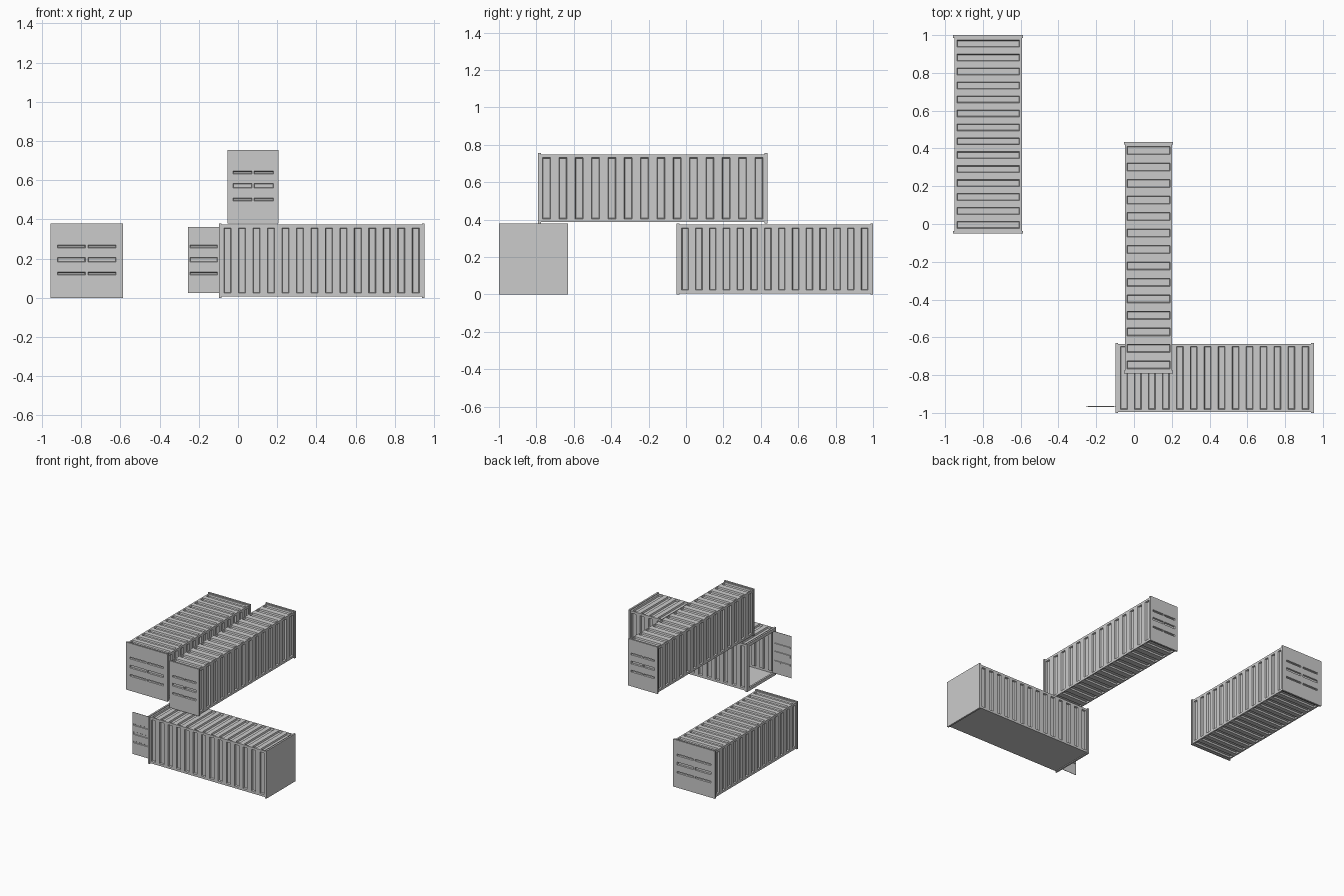
import bpy, bmesh
from math import radians
from mathutils import Vector, Matrix

if "Cube" in bpy.data.objects:
    bpy.data.objects.remove(bpy.data.objects["Cube"])

X, Y, Z = Vector((1, 0, 0)), Vector((0, 1, 0)), Vector((0, 0, 1))
LIP = 0.006      # how far the end frames stand proud of the walls
THICK = 0.014    # end frame thickness


def finish(bm, name, matrix):
    mesh = bpy.data.meshes.new(name)
    bm.to_mesh(mesh)
    bm.free()
    ob = bpy.data.objects.new(name, mesh)
    bpy.context.collection.objects.link(ob)
    ob.matrix_world = matrix
    return ob


def panel(bm, o, u, v, lu, lv, slots_u=(), slots_v=(), bevel=0.005, depth=0.012):
    """Flat sheet with a pressed slot wherever a u interval meets a v interval."""
    cu = [0] + [c for s in slots_u for c in s] + [lu]
    cv = [0] + [c for s in slots_v for c in s] + [lv]
    g = [[bm.verts.new(o + u * a + v * b) for b in cv] for a in cu]
    pressed = []
    for i in range(len(cu) - 1):
        for j in range(len(cv) - 1):
            f = bm.faces.new((g[i][j], g[i + 1][j], g[i + 1][j + 1], g[i][j + 1]))
            if i % 2 and j % 2:
                pressed.append(f)
    bm.normal_update()
    if pressed:
        bmesh.ops.inset_individual(bm, faces=pressed, thickness=bevel, depth=-depth)


def door_rows(height, z0):
    return [(height * f - h / 2 - z0, height * f + h / 2 - z0)
            for f, h in ((0.325, 0.014), (0.51, 0.022), (0.69, 0.014))]


def end_frame(name, s, L, W, H, by, bz, matrix):
    """Rectangular ring closing one end of the container."""
    bm = bmesh.new()
    loops = []
    for x, iy, iz in ((L / 2, 0, 0), (L / 2, by, bz),
                      (L / 2 - THICK, by, bz), (L / 2 - THICK, 0, 0)):
        y, z0, z1 = W / 2 - iy, iz, H - iz
        loops.append([bm.verts.new((s * x, a, b))
                      for a, b in ((-y, z0), (y, z0), (y, z1), (-y, z1))])
    for k in range(4):
        a, b = loops[k], loops[(k + 1) % 4]
        for i in range(4):
            j = (i + 1) % 4
            bm.faces.new((a[i], a[j], b[j], b[i]))
    bmesh.ops.recalc_face_normals(bm, faces=bm.faces[:])
    finish(bm, name, matrix)


def container(name, L, W, H, matrix, ends, ribbed_floor=True):
    # corrugated walls, roof and floor
    l, w, h = L / 2 - THICK, W / 2 - LIP, H - 2 * LIP
    pitch, sw = (L - 0.09) / 13, L * 0.035
    along = []
    for i in range(14):
        c = 0.045 - THICK + i * pitch
        along.append((c - sw / 2, c + sw / 2))
    tall = [(0.018, h - 0.018)]
    m = W * 0.035
    wide = [(m, 2 * w - m)]
    bm = bmesh.new()
    panel(bm, Vector((-l, -w, LIP)), X, Z, 2 * l, h, along, tall)
    panel(bm, Vector((l, w, LIP)), -X, Z, 2 * l, h, along, tall)
    panel(bm, Vector((-l, -w, H - LIP)), X, Y, 2 * l, 2 * w, along, wide)
    panel(bm, Vector((-l, w, LIP)), X, -Y, 2 * l, 2 * w,
          along if ribbed_floor else (), wide if ribbed_floor else ())
    finish(bm, name + "_walls", matrix)

    # end frames and the doors or plain wall inside them
    by, bz = W * 0.08, 0.025
    for s, kind in zip((-1, 1), ends):
        tag = "_left" if s < 0 else "_right"
        end_frame(name + tag + "_end_frame", s, L, W, H, by, bz, matrix)
        if kind == "open":
            continue
        lu = W - 2 * by
        cols = [(0.006, lu / 2 - 0.02 * W), (lu / 2 + 0.02 * W, lu - 0.006)]
        bm = bmesh.new()
        panel(bm, Vector((s * L / 2, -s * lu / 2, bz)), Y * s, Z, lu, H - 2 * bz,
              cols if kind == "doors" else (),
              door_rows(H, bz) if kind == "doors" else (), 0.004, 0.01)
        finish(bm, name + tag + "_end_" + kind, matrix)


turn = Matrix.Rotation(radians(90), 4, 'Z')
container("far_container", 1.05, 0.37, 0.38,
          Matrix.Translation((-0.772, 0.475, 0)) @ turn, ("doors", "doors"))
container("upper_container", 1.225, 0.26, 0.375,
          Matrix.Translation((0.077, -0.178, 0.38)) @ turn, ("doors", "doors"))
container("near_container", 1.05, 0.37, 0.38,
          Matrix.Translation((0.427, -0.815, 0)), ("open", "wall"), False)

# single door leaf swung open on the near container
bm = bmesh.new()
panel(bm, Vector((-0.255, -0.97, 0.025)), X, Z, 0.157, 0.335,
      [(0.01, 0.15)], door_rows(0.38, 0.025), 0.004, 0.004)
door = finish(bm, "open_door", Matrix())
mod = door.modifiers.new("thickness", 'SOLIDIFY')
mod.thickness = 0.003
